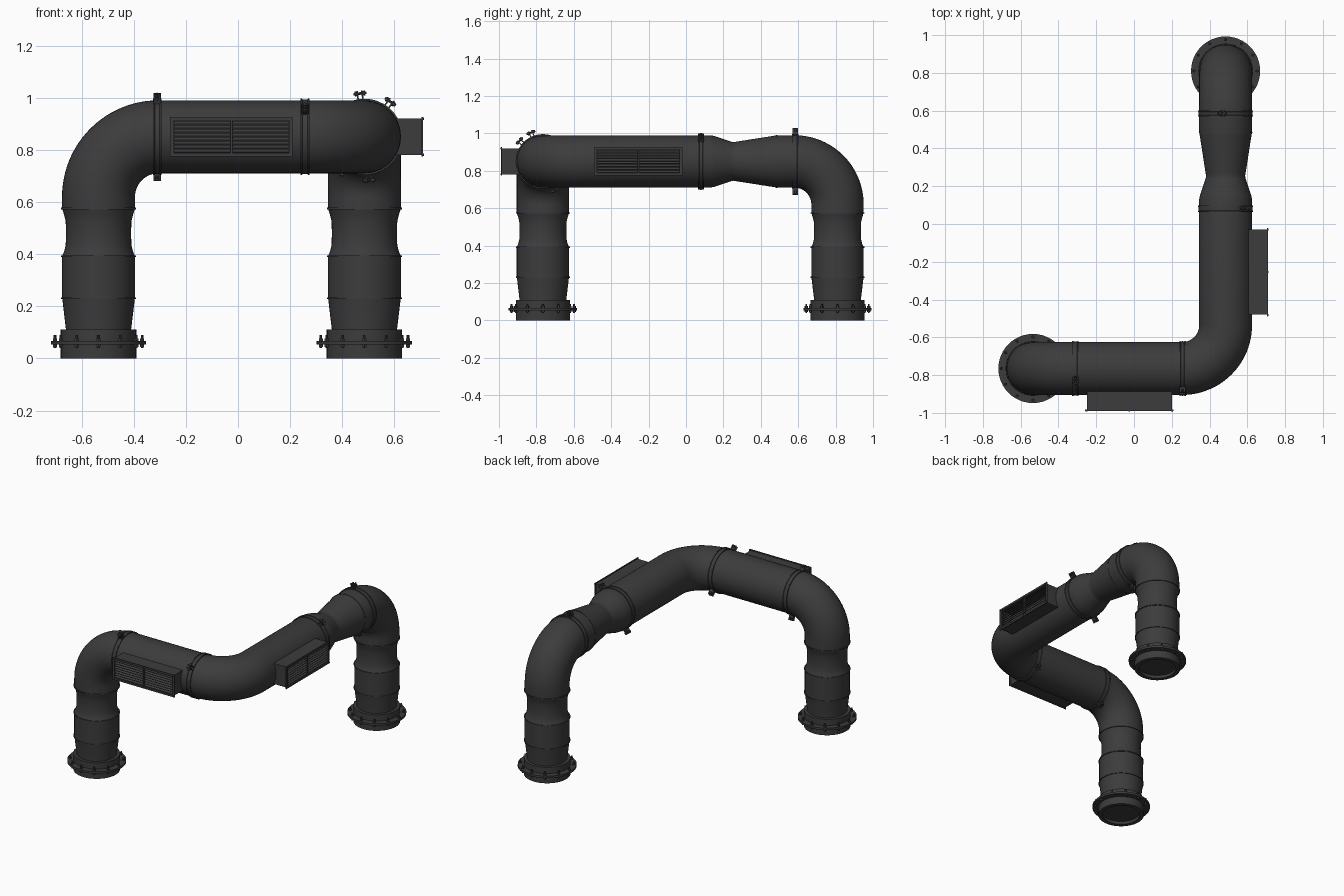
import bpy, bmesh, math
from mathutils import Vector, Matrix

if "Cube" in bpy.data.objects:
    bpy.data.objects.remove(bpy.data.objects["Cube"])

R, BEND, H, SEG = 0.14, 0.23, 0.85, 48
LX, LY = -0.535, -0.765          # front-left leg
RX, RY = 0.485, 0.81             # back-right leg
X, Y, Z = Vector((1, 0, 0)), Vector((0, 1, 0)), Vector((0, 0, 1))

mat = bpy.data.materials.new("dark_metal")
mat.diffuse_color = (0.045, 0.045, 0.045, 1)
mat.use_nodes = True
mat.node_tree.nodes["Principled BSDF"].inputs["Base Color"].default_value = mat.diffuse_color


def finish(name, bm):
    bmesh.ops.recalc_face_normals(bm, faces=bm.faces)
    me = bpy.data.meshes.new(name)
    bm.to_mesh(me)
    bm.free()
    me.materials.append(mat)
    ob = bpy.data.objects.new(name, me)
    bpy.context.collection.objects.link(ob)
    return ob


def tube(name, rings, ref, cap=False, closed=False):
    """Skin of circles (centre, axis, radius); ref is perpendicular to every axis."""
    bm = bmesh.new()
    loops = []
    for c, axis, r in rings:
        side = axis.cross(ref)
        loops.append([bm.verts.new(c + r * (math.cos(a) * ref + math.sin(a) * side))
                      for a in (2 * math.pi * i / SEG for i in range(SEG))])
    pairs = list(zip(loops, loops[1:])) + ([(loops[-1], loops[0])] if closed else [])
    for a, b in pairs:
        for i in range(SEG):
            j = (i + 1) % SEG
            bm.faces.new((a[i], a[j], b[j], b[i]))
    if cap:
        bm.faces.new(loops[0])
    return finish(name, bm)


def lathe(name, origin, axis, profile, **kw):
    ref = X if abs(axis.x) < 0.5 else Z
    return tube(name, [(origin + axis * t, axis, r) for t, r in profile], ref, **kw)


def elbow(name, start, d0, d1):
    rings = []
    for i in range(25):
        a = math.pi / 2 * i / 24
        c = start + BEND * (math.sin(a) * d0 + (1 - math.cos(a)) * d1)
        rings.append((c, math.cos(a) * d0 + math.sin(a) * d1, R))
    return tube(name, rings, d0.cross(d1))


def box(bm, loc, size, rot=None):
    m = Matrix.Translation(loc) @ (rot or Matrix()) @ Matrix.Diagonal((*size, 1))
    bmesh.ops.create_cube(bm, size=1, matrix=m)


def rod(bm, loc, axis, r, length, seg=8):
    m = Matrix.Translation(loc) @ axis.to_track_quat('Z', 'Y').to_matrix().to_4x4()
    bmesh.ops.create_cone(bm, cap_ends=True, segments=seg, radius1=r, radius2=r,
                          depth=length, matrix=m)


# legs with flanged feet
for tag, x, y in (("left", LX, LY), ("right", RX, RY)):
    o = Vector((x, y, 0))
    prof = [(0.10, 0.125), (0.11, 0.125), (0.228, 0.139)]
    prof += [(0.228, 0.144), (0.234, 0.144), (0.234, R), (0.388, R), (0.388, 0.144),
             (0.394, 0.144), (0.394, 0.139), (0.41, 0.132), (0.435, 0.126), (0.48, 0.125),
             (0.525, 0.126), (0.55, 0.132), (0.572, 0.139), (0.572, 0.144),
             (0.578, 0.144), (0.578, R), (0.62, R)]
    lathe(tag + "_leg", o, Z, prof)
    lathe(tag + "_foot_collar", o, Z,
          [(0.02, 0.118), (0, 0.118), (0, 0.145), (0.053, 0.145), (0.053, 0.183),
           (0.067, 0.183), (0.067, 0.145), (0.11, 0.145), (0.11, 0.12)], cap=True)
    bm = bmesh.new()
    for i in range(12):
        a = 2 * math.pi * i / 12
        p = o + 0.167 * Vector((math.cos(a), math.sin(a), 0))
        rod(bm, p + Z * 0.064, Z, 0.005, 0.05)
        rod(bm, p + Z * 0.072, Z, 0.009, 0.01, 6)
        rod(bm, p + Z * 0.049, Z, 0.009, 0.009, 6)
    finish(tag + "_foot_bolts", bm)

# elbows and horizontal runs
elbow("left_elbow", Vector((LX, LY, 0.62)), Z, X)
elbow("corner_elbow", Vector((RX - BEND, LY, H)), X, Y)
elbow("right_elbow", Vector((RX, RY, 0.62)), Z, -Y)
x0, x1 = LX + BEND, RX - BEND
lathe("front_run", Vector((x0, LY, H)), X, [(0, R), (x1 - x0, R)])
lathe("side_run", Vector((RX, 0, H)), Y,
      [(LY + BEND, R), (0.13, R), (0.15, 0.136), (0.24, 0.106), (0.255, 0.103),
       (0.27, 0.106), (0.47, 0.137), (0.485, R), (RY - BEND, R)])
lathe("reducer_seam", Vector((RX, 0.485, H)), Y,
      [(-0.003, 0.136), (-0.003, 0.142), (0.003, 0.142), (0.003, 0.136)], closed=True)


# bolted clamp bands
def clamp(name, c, axis, out):
    w = 0.017
    lathe(name + "_band", c, axis,
          [(-w, 0.136), (-w, 0.146), (-w + 0.006, 0.146), (-w + 0.008, 0.143),
           (w - 0.008, 0.143), (w - 0.006, 0.146), (w, 0.146), (w, 0.136)], closed=True)
    bm = bmesh.new()
    for d in (out.normalized(), -out.normalized()):
        t = axis.cross(d)
        rot = Matrix((axis, t, d)).transposed().to_4x4()
        for s in (-1, 1):
            box(bm, c + d * 0.16 + t * s * 0.009, (0.03, 0.006, 0.036), rot)
            rod(bm, c + d * 0.167 + t * s * 0.016, t, 0.009, 0.008, 6)
        rod(bm, c + d * 0.167, t, 0.005, 0.05)
    finish(name + "_lugs", bm)


clamp("left_clamp", Vector((x0 - 0.005, LY, H)), X, Vector((0, -0.065, 0.155)))
clamp("corner_clamp", Vector((x1 + 0.002, LY, H)), X, Vector((0, -0.125, 0.11)))
clamp("side_clamp", Vector((RX, 0.08, H)), Y, Vector((0.1, 0, 0.135)))
clamp("right_clamp", Vector((RX, RY - BEND + 0.005, H)), Y, Vector((-0.018, 0, 0.17)))


# louvred vent boxes, modelled facing -y around the pipe axis
def vent(name, loc, turn):
    m = Matrix.Translation(loc) @ Matrix.Rotation(turn, 4, 'Z')
    housing, louvers = bmesh.new(), bmesh.new()
    for s in (-1, 1):
        box(housing, (0, -0.165, s * 0.0675), (0.45, 0.11, 0.005))
        box(housing, (s * 0.2225, -0.15, 0), (0.005, 0.14, 0.13))
        box(housing, (0, -0.221, s * 0.0695), (0.47, 0.006, 0.013))
        box(housing, (s * 0.2275, -0.221, 0), (0.015, 0.006, 0.126))
        for x in (-0.226, 0, 0.226):
            rod(housing, (x, -0.225, s * 0.0685), Y, 0.005, 0.006)
    box(housing, (0, -0.212, 0), (0.008, 0.02, 0.13))
    tilt = Matrix.Rotation(math.radians(35), 4, 'X')
    for i in range(8):
        for s in (-1, 1):
            box(louvers, (s * 0.112, -0.21, (i - 3.5) * 0.0155),
                (0.216, 0.02, 0.003), tilt)
    for part, bm in (("_housing", housing), ("_louvers", louvers)):
        bm.transform(m)
        finish(name + part, bm)


vent("front_vent", (-0.025, LY, H), 0)
vent("side_vent", (RX, -0.255, H), math.pi / 2)

# smooth shading with crisp edges
bpy.ops.object.select_all(action='SELECT')
bpy.context.view_layer.objects.active = bpy.context.selected_objects[0]
bpy.ops.object.shade_smooth_by_angle(angle=math.radians(30))
